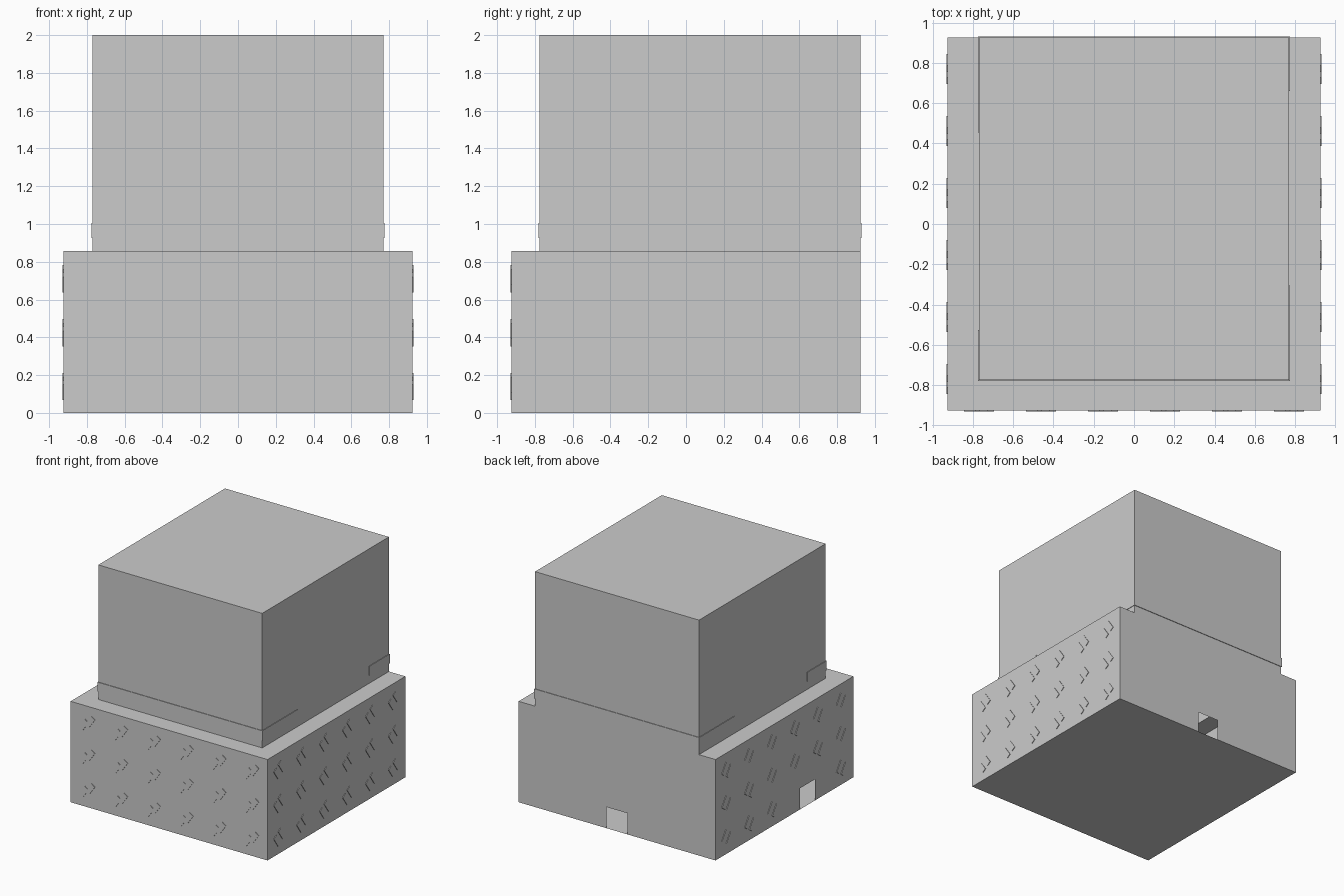
import bpy, bmesh, math
from mathutils import Matrix

if "Cube" in bpy.data.objects:
    bpy.data.objects.remove(bpy.data.objects["Cube"])

W, U = 0.925, 0.77          # half widths of the base and the upper block
YF, YU, YB = -0.925, -0.775, 0.925
H1, H2 = 0.857, 2.0
T = 0.005                   # relief height


def finish(bm, name):
    me = bpy.data.meshes.new(name)
    bm.to_mesh(me)
    bm.free()
    ob = bpy.data.objects.new(name, me)
    bpy.context.collection.objects.link(ob)
    return ob


def add_box(bm, lo, hi, turn=Matrix()):
    size = [b - a for a, b in zip(lo, hi)]
    mid = [(a + b) / 2 for a, b in zip(lo, hi)]
    m = Matrix.Translation(mid) @ turn @ Matrix.Diagonal((*size, 1))
    bmesh.ops.create_cube(bm, size=1, matrix=m)


# Hollow stepped shell, open inside, with a doorway in the back and left walls
bm = bmesh.new()


def face(pts):
    bm.faces.new([bm.verts.new(p) for p in pts])


def notched(a0, n0, n1, a1, h=0.18):
    return [(a0, 0), (n0, 0), (n0, h), (n1, h), (n1, 0), (a1, 0), (a1, H1), (a0, H1)]


face([(-W, YB, 0), (W, YB, 0), (W, YF, 0), (-W, YF, 0)])
face([(-W, YF, 0), (W, YF, 0), (W, YF, H1), (-W, YF, H1)])
face([(W, YF, 0), (W, YB, 0), (W, YB, H1), (W, YF, H1)])
face([(-W, y, z) for y, z in notched(YB, -0.21, -0.41, YF)])
face([(x, YB, z) for x, z in notched(W, 0.1, -0.1, -W)])
# U-shaped ledge
face([(-W, YF, H1), (W, YF, H1), (W, YB, H1), (U, YB, H1),
      (U, YU, H1), (-U, YU, H1), (-U, YB, H1), (-W, YB, H1)])
# upper walls and roof
ring = [(-U, YU), (U, YU), (U, YB), (-U, YB)]
for (xa, ya), (xb, yb) in zip(ring, ring[1:] + ring[:1]):
    face([(xa, ya, H1), (xb, yb, H1), (xb, yb, H2), (xa, ya, H2)])
face([(x, y, H2) for x, y in ring])
finish(bm, "stepped_shell")

# Raised bands wrapping the front and back corners of the upper block
bm = bmesh.new()
Z0, Z1 = 0.925, 1.005
add_box(bm, (-U - T, YU - T, Z0), (U + T, YU, Z1))
add_box(bm, (-U - T, YB, Z0), (U + T, YB + T, Z1))
for xa, xb, front_end, back_end in ((U, U + T, -0.306, 0.66), (-U - T, -U, -0.525, 0.455)):
    add_box(bm, (xa, YU, Z0), (xb, front_end, Z1))
    add_box(bm, (xa, back_end, Z0), (xb, YB, Z1))
finish(bm, "corner_bands")

# Shallow tilted bars repeated over the front and both sides of the base
bm = bmesh.new()
tilt = math.radians(35)
for col in range(6):
    for row in range(3):
        a = -0.77 + 0.308 * col
        z = 0.14 + 0.285 * row
        for k in (-1, 1):
            c, d = a + k * 0.03, z + k * 0.02
            add_box(bm, (c - 0.02, YF - T, d - 0.05), (c + 0.02, YF, d + 0.05),
                    Matrix.Rotation(tilt, 4, 'Y'))
            add_box(bm, (W, c - 0.02, d - 0.05), (W + T, c + 0.02, d + 0.05),
                    Matrix.Rotation(tilt, 4, 'X'))
            if not (row == 0 and -0.5 < a < -0.12):
                add_box(bm, (-W - T, c - 0.02, d - 0.05), (-W, c + 0.02, d + 0.05),
                        Matrix.Rotation(tilt, 4, 'X'))
finish(bm, "wall_relief")
